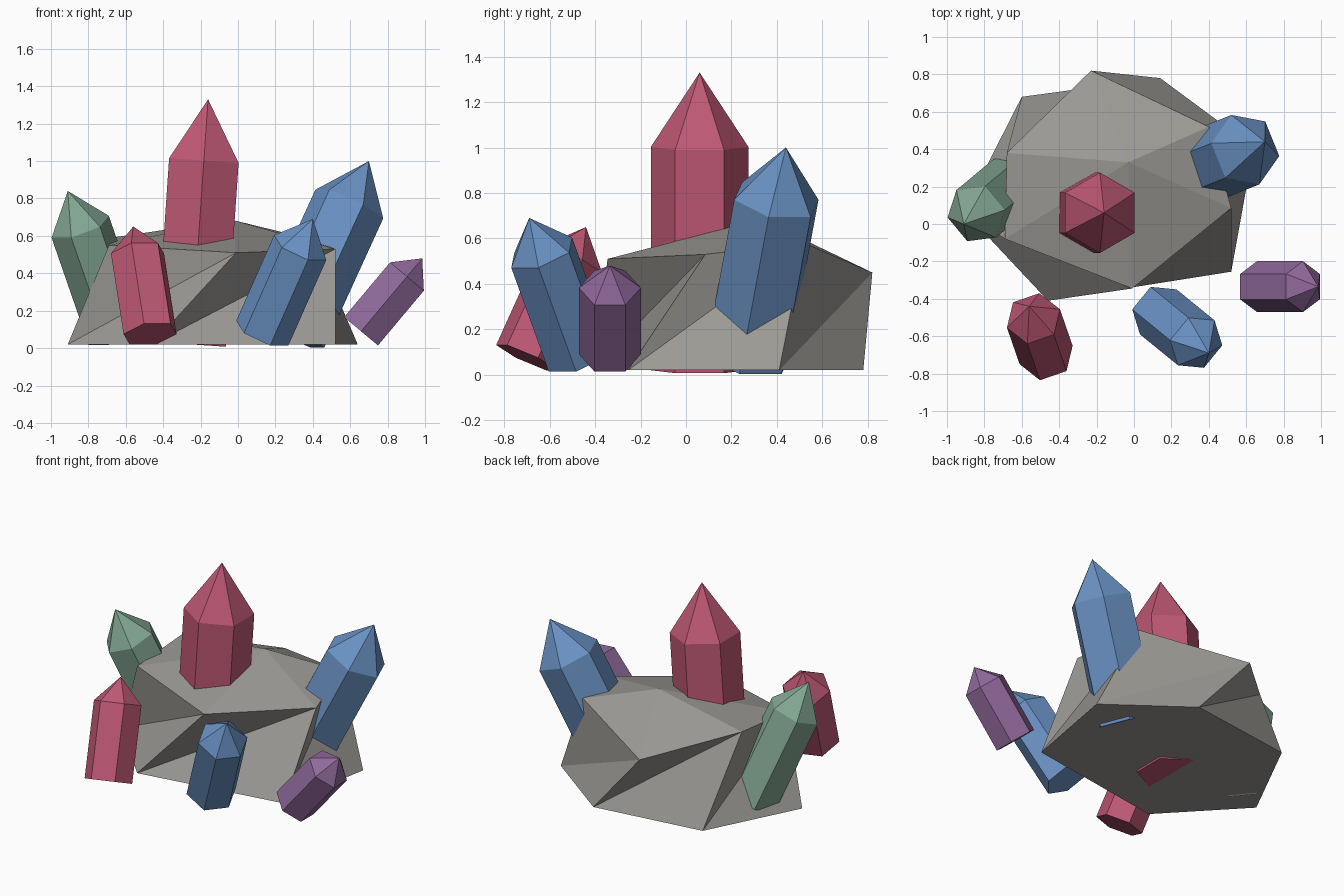
import bpy, bmesh, math
from mathutils import Vector, Matrix

if "Cube" in bpy.data.objects:
    bpy.data.objects.remove(bpy.data.objects["Cube"])


def material(name, rgb):
    lin = [((c / 255 + 0.055) / 1.055) ** 2.4 for c in rgb]
    m = bpy.data.materials.new(name)
    m.diffuse_color = (*lin, 1)
    m.use_nodes = True
    m.node_tree.nodes["Principled BSDF"].inputs["Base Color"].default_value = m.diffuse_color
    return m


ROSE = material("rose", (190, 88, 116))
BLUE = material("blue", (106, 146, 196))
GREEN = material("green", (131, 167, 147))
PURPLE = material("purple", (144, 105, 155))
GREY = material("stone grey", (155, 153, 148))


def finish(name, bm, mat):
    bmesh.ops.recalc_face_normals(bm, faces=bm.faces)
    mesh = bpy.data.meshes.new(name)
    bm.to_mesh(mesh)
    bm.free()
    mesh.materials.append(mat)
    bpy.context.collection.objects.link(bpy.data.objects.new(name, mesh))


def crystal(name, base, tip, radius, mat):
    """Six-sided prism leaning from base to tip, last quarter pointed."""
    base, tip = Vector(base), Vector(tip)
    axis = tip - base
    length = axis.length
    lean = math.atan2(axis.xy.length, axis.z)
    turn = Matrix.Rotation(math.atan2(axis.y, axis.x), 4, 'Z') @ Matrix.Rotation(lean, 4, 'Y')
    place = Matrix.Translation(base) @ turn
    bm = bmesh.new()
    rings = []
    for z in (0, 0.75 * length):
        ring = []
        for i in range(6):
            a = math.radians(30 + 60 * i)
            ring.append(bm.verts.new(place @ Vector((radius * math.cos(a), radius * math.sin(a), z))))
        rings.append(ring)
    low, high = rings
    point = bm.verts.new(tip)
    bm.faces.new(low)
    for i in range(6):
        j = (i + 1) % 6
        bm.faces.new((low[i], low[j], high[j], high[i]))
        bm.faces.new((high[i], high[j], point))
    finish(name, bm, mat)


# Rock: six-sided base and rim, twisted triangulated sides, raised peak
base_xy = [(0.52, -0.255), (0.64, 0.41), (0.14, 0.78), (-0.60, 0.68), (-0.91, 0.07), (-0.46, -0.41)]
rim_xyz = [(0.52, 0.085, 0.53), (0.40, 0.52, 0.58), (-0.23, 0.82, 0.45),
           (-0.68, 0.38, 0.59), (-0.69, -0.08, 0.55), (-0.01, -0.345, 0.51)]
bm = bmesh.new()
low = [bm.verts.new((x, y, 0.02)) for x, y in base_xy]
rim = [bm.verts.new(p) for p in rim_xyz]
peak = bm.verts.new((-0.03, 0.33, 0.685))
bm.faces.new(low)
for i in range(6):
    j = (i + 1) % 6
    bm.faces.new((low[i], low[j], rim[j]))
    bm.faces.new((low[i], rim[j], rim[i]))
    bm.faces.new((rim[i], rim[j], peak))
finish("rock", bm, GREY)

# Crystals
crystal("tall_rose_crystal", (-0.25, 0.06, 0.02), (-0.16, 0.06, 1.33), 0.215, ROSE)
crystal("large_blue_crystal", (0.28, 0.27, 0.08), (0.70, 0.44, 1.0), 0.20, BLUE)
crystal("green_crystal", (-0.645, 0.22, 0.075), (-0.91, 0.0, 0.84), 0.165, GREEN)
crystal("small_rose_crystal", (-0.47, -0.70, 0.075), (-0.56, -0.44, 0.65), 0.15, ROSE)
crystal("front_blue_crystal", (0.13, -0.47, 0.08), (0.40, -0.69, 0.69), 0.155, BLUE)
crystal("purple_crystal", (0.658, -0.335, 0.09), (0.985, -0.335, 0.48), 0.136, PURPLE)
